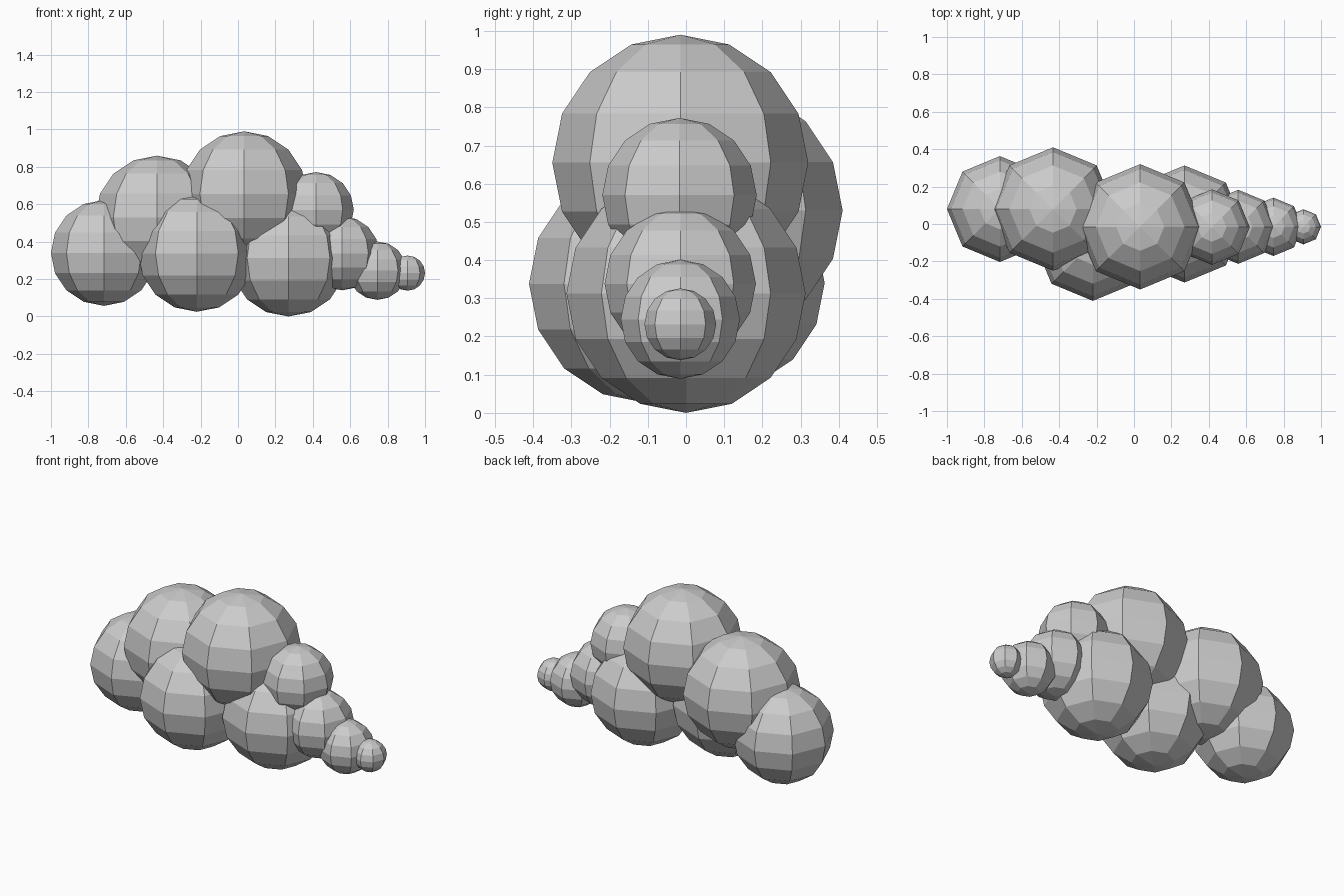
import bpy

if "Cube" in bpy.data.objects:
    bpy.data.objects.remove(bpy.data.objects["Cube"])

# Cloud puffs: name, centre x, y, z, radius
puffs = [
    ("left_puff", -0.717, 0.08, 0.34, 0.283),
    ("upper_left_puff", -0.433, 0.08, 0.53, 0.33),
    ("top_puff", 0.033, -0.015, 0.655, 0.335),
    ("front_puff", -0.22, -0.098, 0.338, 0.313),
    ("lower_right_puff", 0.27, 0.0, 0.313, 0.313),
    ("upper_right_puff", 0.417, -0.017, 0.57, 0.202),
    ("tail_puff_large", 0.557, -0.015, 0.338, 0.198),
    ("tail_puff_medium", 0.745, -0.015, 0.245, 0.156),
    ("tail_puff_small", 0.906, -0.015, 0.232, 0.094),
]


def add_puff(name, x, y, z, radius):
    # Flat-shaded low-poly ball
    bpy.ops.mesh.primitive_uv_sphere_add(
        segments=8, ring_count=8, radius=radius, location=(x, y, z))
    bpy.context.object.name = name


for puff in puffs:
    add_puff(*puff)
